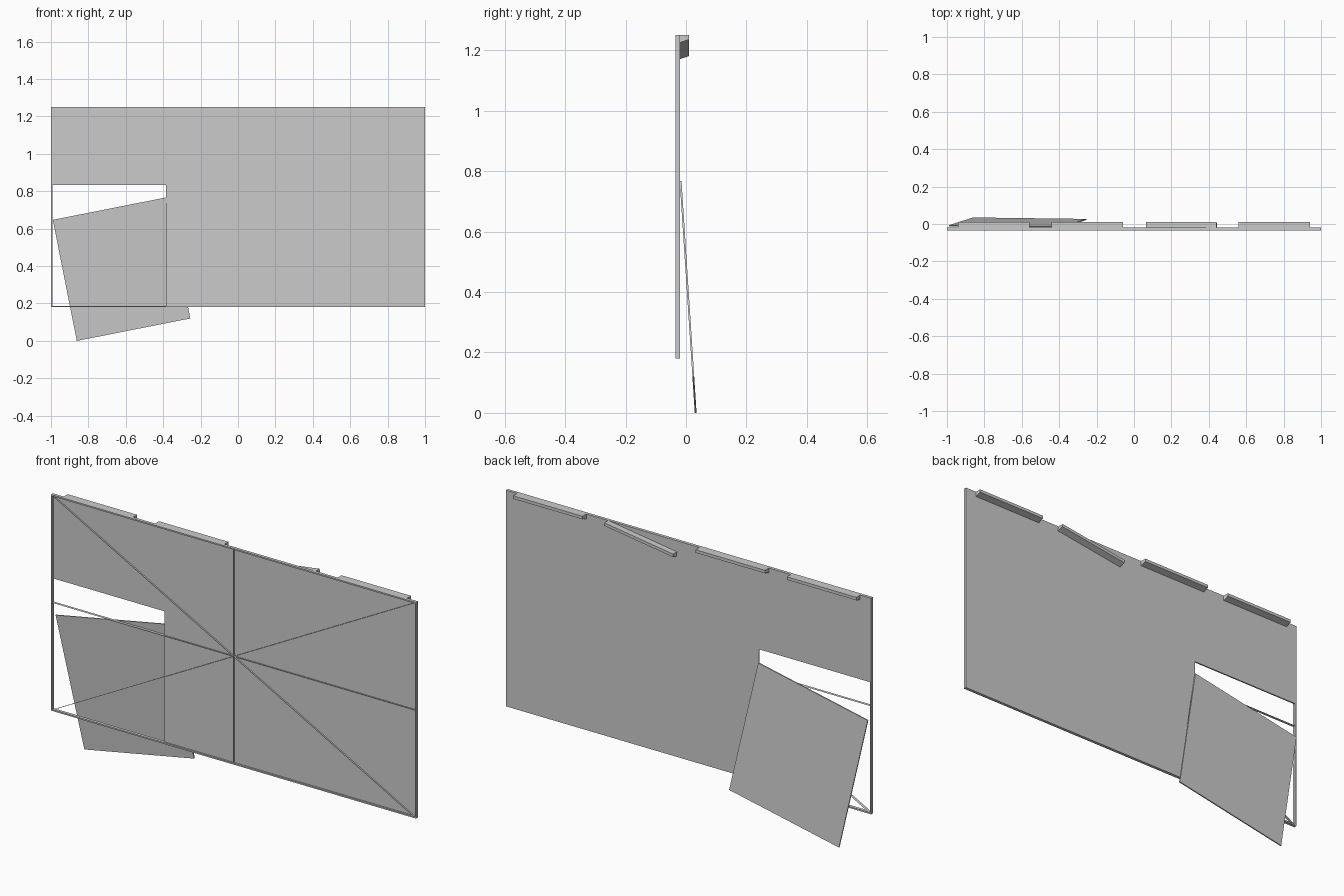
import bpy, bmesh, math
from mathutils import Vector

if "Cube" in bpy.data.objects:
    bpy.data.objects.remove(bpy.data.objects["Cube"])

Z0, Z1 = 0.18, 1.25          # panel bottom / top
YF, YB = -0.035, -0.02       # frame front / panel back
HX, HZ = -0.385, 0.833       # torn-out corner limits
MID = (Z0 + Z1) / 2


def prism(name, points, offset):
    """Closed polygon extruded along offset."""
    bm = bmesh.new()
    face = bm.faces.new([bm.verts.new(p) for p in points])
    if Vector(offset).length > 0:
        new = bmesh.ops.extrude_face_region(bm, geom=[face])['geom']
        vs = [g for g in new if isinstance(g, bmesh.types.BMVert)]
        bmesh.ops.translate(bm, verts=vs, vec=offset)
        if not face.is_valid or len(face.link_loops if hasattr(face, 'link_loops') else face.loops) and \
                not any(len(e.link_faces) == 1 for e in bm.edges):
            pass
        else:
            bm.faces.new(face.verts) if not face.is_valid else None
    bmesh.ops.recalc_face_normals(bm, faces=bm.faces)
    me = bpy.data.meshes.new(name)
    bm.to_mesh(me)
    bm.free()
    ob = bpy.data.objects.new(name, me)
    bpy.context.collection.objects.link(ob)
    return ob


def bar(name, x0, x1, z0, z1):
    return prism(name, [(x0, YF, z0), (x1, YF, z0), (x1, YF, z1), (x0, YF, z1)],
                 (0, YB - YF, 0))


# main sheet with the lower left corner missing
T = 0.007
outline = [(-1 + T, HZ), (HX, HZ), (HX, Z0 + T), (1 - T, Z0 + T), (1 - T, Z1 - T), (-1 + T, Z1 - T)]
prism("sheet", [(x, YB - T, z) for x, z in outline], (0, T, 0))

# thin border frame
bar("frame_bottom", -1, 1, Z0, Z0 + T)
bar("frame_top", -1, 1, Z1 - T, Z1)
bar("frame_left", -1, -1 + T, Z0 + T, Z1 - T)
bar("frame_right", 1 - T, 1, Z0 + T, Z1 - T)

# paper-thin stiffening ribs: cross and diagonals
for i, (a, b) in enumerate([((-1, MID), (1, MID)), ((0, Z0), (0, Z1)),
                            ((-1, Z0), (1, Z1)), ((-1, Z1), (1, Z0))]):
    prism(f"rib_{i}", [(a[0], YF, a[1]), (b[0], YF, b[1]),
                       (b[0], YB, b[1]), (a[0], YB, a[1])], (0, 0, 0))

# hanging rails on the back, one slipped at its inner end
for i, x in enumerate((-0.56, -0.06, 0.44, 0.94)):
    profile = [(0, YB, 0), (0, 0.01, 0), (0, 0.01, -0.015), (0, YB, -0.025)]
    rail = prism(f"rail_{i}", profile, (-0.38, 0, 0))
    rail.location = (x, 0, Z1)
    if i == 2:
        rail.rotation_euler.y = -math.atan2(0.055, 0.38)

# fallen corner piece leaning behind the sheet
corners = [(-0.99, 0.647), (-0.385, 0.767), (-0.255, 0.12), (-0.862, 0.0)]
prism("fallen_piece", [(x, 0.029 - 0.065 * z, z) for x, z in corners], (0, 0.006, 0))
